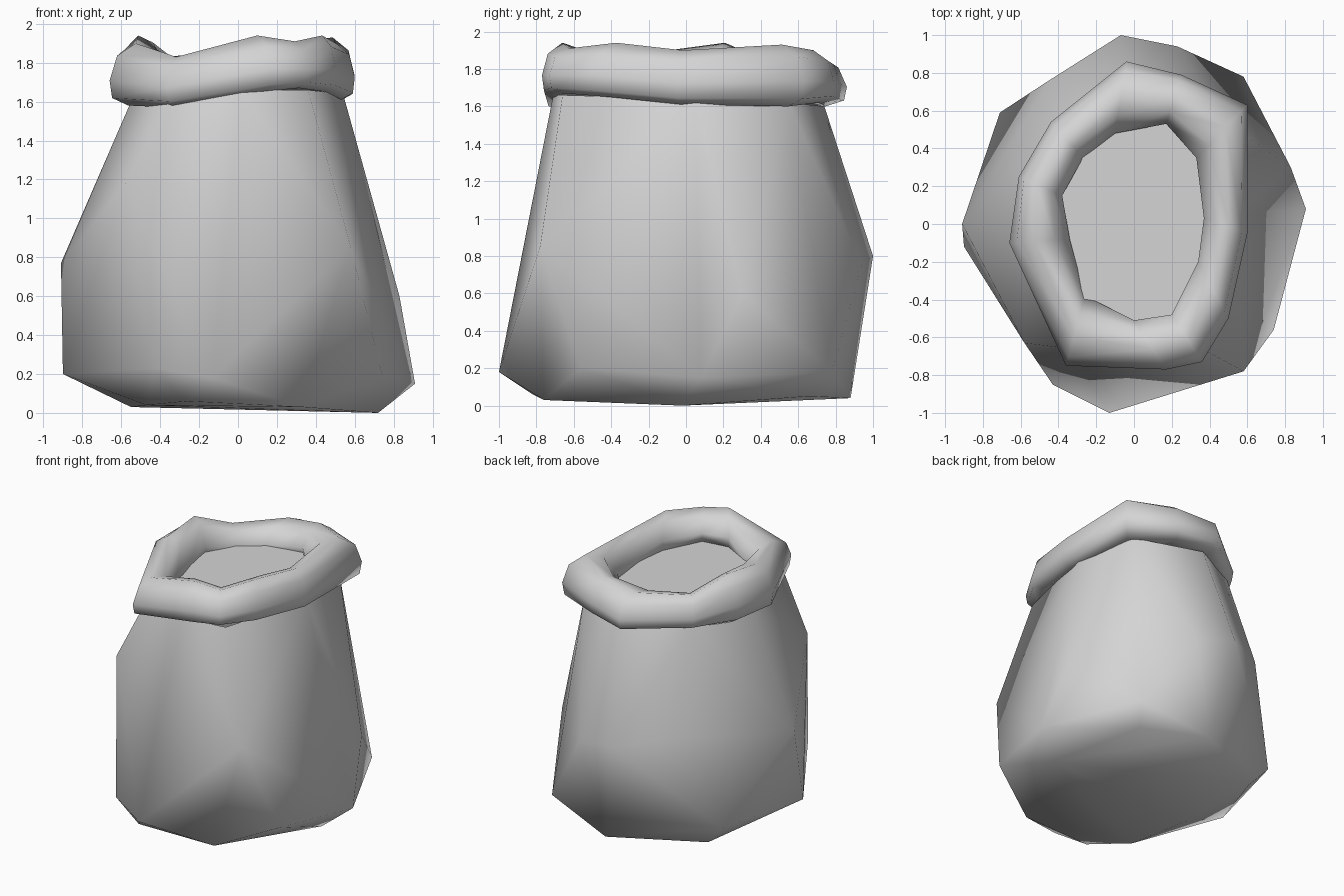
import bpy
import bmesh
from mathutils import Vector

cube = bpy.data.objects.get("Cube")
if cube:
    bpy.data.objects.remove(cube)

# One plain cloth colour
cloth = bpy.data.materials.new("grey cloth")
cloth.use_nodes = True
grey = (0.66, 0.66, 0.66, 1)
cloth.diffuse_color = grey
cloth.node_tree.nodes["Principled BSDF"].inputs["Base Color"].default_value = grey


def finish(bm, name):
    """Turn a bmesh into a smooth cloth object."""
    bmesh.ops.recalc_face_normals(bm, faces=bm.faces)
    mesh = bpy.data.meshes.new(name)
    bm.to_mesh(mesh)
    bm.free()
    mesh.materials.append(cloth)
    for face in mesh.polygons:
        face.use_smooth = True
    obj = bpy.data.objects.new(name, mesh)
    bpy.context.collection.objects.link(obj)
    return obj


# Sack body: a bulging skin stretched over eight-sided rings,
# each running east, north-east, north ... south-east
base = [(.72, -.02, 0), (.5, .66, .05), (.06, .88, .04), (-.57, .55, .04),
        (-.55, -.1, .03), (-.47, -.58, .04), (-.26, -.82, .06), (.33, -.76, .03)]
low = [(.91, .08, .15), (.58, .78, .18), (.02, .91, .25), (-.71, .59, .2),
       (-.9, -.12, .2), (-.43, -.85, .23), (-.13, -1, .18), (.74, -.56, .2)]
belly = [(.83, .3, .6), (.23, .94, .75), (-.07, 1, .8), (-.45, .76, .88),
         (-.91, 0, .77), (-.58, -.63, 1.18), (-.1, -.81, .93), (.58, -.78, .85)]
neck = [(.54, .05, 1.64), (.47, .55, 1.62), (0, .74, 1.6), (-.4, .52, 1.62),
        (-.55, 0, 1.6), (-.34, -.66, 1.62), (.02, -.71, 1.66), (.36, -.66, 1.66)]

bm = bmesh.new()
for point in base + low + belly + neck:
    bm.verts.new(point)
bmesh.ops.convex_hull(bm, input=bm.verts[:])
# Open the neck and drop points left inside the skin
lid = [f for f in bm.faces if all(v.co.z > 1.5 for v in f.verts)]
bmesh.ops.delete(bm, geom=lid, context="FACES")
bmesh.ops.delete(bm, geom=[v for v in bm.verts if not v.link_faces], context="VERTS")
finish(bm, "sack_body")

# Rolled rim: outer point, inner point, bottom height and top height per station
stations = [
    ((.6, -.05), (.37, .03), 1.61, 1.9),
    ((.6, .63), (.33, .35), 1.6, 1.93),
    ((.25, .79), (.17, .53), 1.62, 1.9),
    ((-.04, .86), (-.1, .48), 1.6, 1.86),
    ((-.44, .54), (-.27, .35), 1.6, 1.83),
    ((-.61, .25), (-.38, .15), 1.58, 1.94),
    ((-.66, -.1), (-.34, -.08), 1.58, 1.9),
    ((-.36, -.75), (-.26, -.38), 1.57, 1.83),
    ((.17, -.77), (0, -.51), 1.65, 1.94),
    ((.36, -.73), (.2, -.48), 1.67, 1.91),
    ((.5, -.5), (.34, -.2), 1.65, 1.94),
]
# Roll profile: share of the way inward, share of the way up
profile = [(.3, 0), (.04, .12), (0, .4), (.12, .8), (.42, 1), (.75, .9),
           (1, .5), (.95, .2)]

bm = bmesh.new()
loops = []
for outer, inner, bottom, top in stations:
    loop = []
    for inward, up in profile:
        flat = Vector(outer).lerp(Vector(inner), inward)
        loop.append(bm.verts.new((flat.x, flat.y, bottom + (top - bottom) * up)))
    loops.append(loop)
for a, b in zip(loops, loops[1:] + loops[:1]):
    for i in range(len(profile)):
        j = (i + 1) % len(profile)
        bm.faces.new((a[i], a[j], b[j], b[i]))
finish(bm, "rolled_rim")

# Contents: a level surface filling the opening
bm = bmesh.new()
edge = [bm.verts.new((*Vector(outer).lerp(Vector(inner), .85), 1.72))
        for outer, inner, bottom, top in stations]
bm.faces.new(edge)
finish(bm, "sack_filling")
